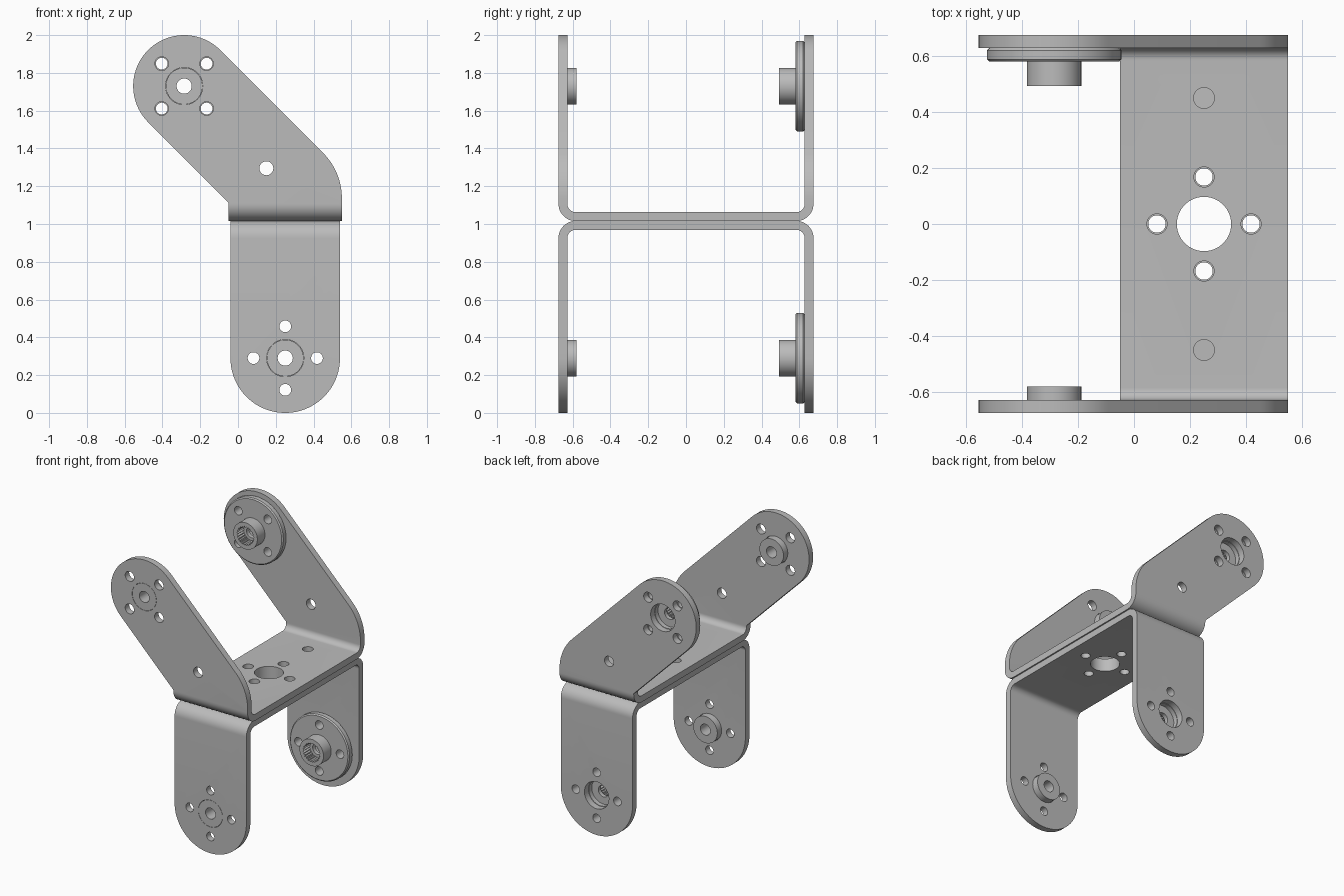
import bpy, bmesh
from math import sin, cos, pi, radians

cube = bpy.data.objects.get("Cube")
if cube:
    bpy.data.objects.remove(cube, do_unlink=True)

METAL = bpy.data.materials.new("grey metal")
METAL.use_nodes = True
METAL.diffuse_color = (0.5, 0.5, 0.5, 1)
METAL.node_tree.nodes["Principled BSDF"].inputs["Base Color"].default_value = (0.5, 0.5, 0.5, 1)

SEAM = 1.016            # height where the two brackets touch
HALF, THICK, BEND = 0.675, 0.047, 0.09
PITCH = 0.168           # screw circle radius


def arc(cx, cy, r, start, end, n=12):
    angles = [radians(start + (end - start) * i / n) for i in range(n + 1)]
    return [(cx + r * cos(a), cy + r * sin(a)) for a in angles]


def circle(cx, cy, r, n=40):
    return arc(cx, cy, r, 0, 360, n)[:-1]


def place(axis, u, v, t):
    return {"x": (t, u, v), "y": (u, t, v), "z": (u, v, t)}[axis]


def add_prism(bm, points, axis, low, high):
    a = [bm.verts.new(place(axis, u, v, low)) for u, v in points]
    b = [bm.verts.new(place(axis, u, v, high)) for u, v in points]
    bm.faces.new(a)
    bm.faces.new(b[::-1])
    for i in range(len(a)):
        j = (i + 1) % len(a)
        bm.faces.new((a[j], a[i], b[i], b[j]))


def add_lathe(bm, profile, cx, cz, n=64):
    """Turn a closed (radius, y) profile about an axis along y."""
    rings = [[bm.verts.new((cx + r * cos(2 * pi * k / n), y, cz + r * sin(2 * pi * k / n)))
              for r, y in profile] for k in range(n)]
    for k in range(n):
        p, q = rings[k], rings[(k + 1) % n]
        for i in range(len(profile)):
            j = (i + 1) % len(profile)
            bm.faces.new((p[i], p[j], q[j], q[i]))


def finish(bm, name):
    bmesh.ops.recalc_face_normals(bm, faces=bm.faces)
    mesh = bpy.data.meshes.new(name)
    bm.to_mesh(mesh)
    bm.free()
    mesh.materials.append(METAL)
    obj = bpy.data.objects.new(name, mesh)
    bpy.context.collection.objects.link(obj)
    return obj


def select(obj):
    bpy.ops.object.select_all(action="DESELECT")
    obj.select_set(True)
    bpy.context.view_layer.objects.active = obj


def combine(obj, bm, operation):
    """Apply a boolean with the given shape, then discard the helper."""
    helper = finish(bm, "helper")
    helper.hide_render = True
    mod = obj.modifiers.new("cut", "BOOLEAN")
    mod.operation, mod.solver, mod.object = operation, "EXACT", helper
    select(obj)
    bpy.ops.object.modifier_apply(modifier=mod.name)
    bpy.data.objects.remove(helper, do_unlink=True)


def smooth(obj):
    select(obj)
    bpy.ops.object.shade_smooth_by_angle(angle=radians(30))


def screw_centres(cx, cy, turn):
    return [(cx + PITCH * cos(radians(turn + 90 * k)), cy + PITCH * sin(radians(turn + 90 * k)))
            for k in range(4)]


def bracket(name, side, outline, pivot, turn, screw_r, extra):
    # Bent strip, trimmed to the arm outline
    c = HALF - BEND
    strip = ([(-HALF, 1.2)] + arc(-c, BEND, BEND, 180, 270) + arc(c, BEND, BEND, 270, 360)
             + [(HALF, 1.2), (HALF - THICK, 1.2)]
             + arc(c, BEND, BEND - THICK, 360, 270) + arc(-c, BEND, BEND - THICK, 270, 180)
             + [(-HALF + THICK, 1.2)])
    bm = bmesh.new()
    add_prism(bm, [(y, SEAM + side * h) for y, h in strip], "x", -1, 1)
    obj = finish(bm, name)
    bm = bmesh.new()
    add_prism(bm, outline, "y", -0.8, 0.8)
    combine(obj, bm, "INTERSECT")

    # Holes in the arms and the base
    bm = bmesh.new()
    for x, z in screw_centres(*pivot, turn):
        add_prism(bm, circle(x, z, screw_r), "y", -0.8, 0.8)
    add_prism(bm, circle(*pivot, 0.0985, 64), "y", -0.8, 0.8)
    low, high = SEAM - 0.1, SEAM + 0.1
    add_prism(bm, circle(0.25, 0, 0.097, 64), "z", low, high)
    for x, y in screw_centres(0.25, 0, 0):
        add_prism(bm, circle(x, y, screw_r), "z", low, high)
    if extra:
        add_prism(bm, circle(0.15, 1.295, 0.037), "y", -0.8, 0.8)
        for y in (-0.45, 0.45):
            add_prism(bm, circle(0.25, y, 0.037), "z", low, high)
    combine(obj, bm, "DIFFERENCE")
    smooth(obj)


def pivot_parts(prefix, pivot, turn):
    # Plain bearing bush in the front arm
    bm = bmesh.new()
    add_lathe(bm, [(0.04, -HALF), (0.097, -HALF), (0.097, -0.58), (0.04, -0.58)], *pivot)
    smooth(finish(bm, prefix + "_bush"))

    # Round drive horn with a hub on the back arm
    inner = HALF - THICK
    bm = bmesh.new()
    add_lathe(bm, [(0.042, 0.595), (0.095, 0.595), (0.095, inner), (0.232, inner),
                   (0.24, inner - 0.008), (0.24, 0.588), (0.232, 0.58), (0.097, 0.58),
                   (0.097, 0.492), (0.042, 0.492)], *pivot)
    horn = finish(bm, prefix + "_horn")

    # Toothed socket and screw holes
    bm = bmesh.new()
    teeth = 24
    star = []
    for k in range(teeth * 2):
        r = 0.07 if k % 2 else 0.06
        a = pi * k / teeth
        star.append((pivot[0] + r * cos(a), pivot[1] + r * sin(a)))
    add_prism(bm, star, "y", 0.45, 0.565)
    for x, z in screw_centres(*pivot, turn):
        add_prism(bm, circle(x, z, 0.031), "y", 0.5, 0.7)
    combine(horn, bm, "DIFFERENCE")
    smooth(horn)


# Lower bracket: straight arms with round ends
LOW = (0.25, 0.29)
low_outline = arc(*LOW, 0.29, 180, 360, 48) + [(0.54, 1.1), (-0.04, 1.1)]
bracket("lower_bracket", -1, low_outline, LOW, 0, 0.031, False)
pivot_parts("lower", LOW, 0)

# Upper bracket: arms leaning sideways at 45 degrees
HIGH = (-0.285, 1.73)
high_outline = ([(-0.05, 0.9), (0.55, 0.9)] + arc(0.21, 1.136, 0.34, 0, 45, 16)
                + arc(*HIGH, 0.27, 45, 225, 48) + [(-0.05, 1.113)])
bracket("upper_bracket", 1, high_outline, HIGH, 45, 0.036, True)
pivot_parts("upper", HIGH, 45)
